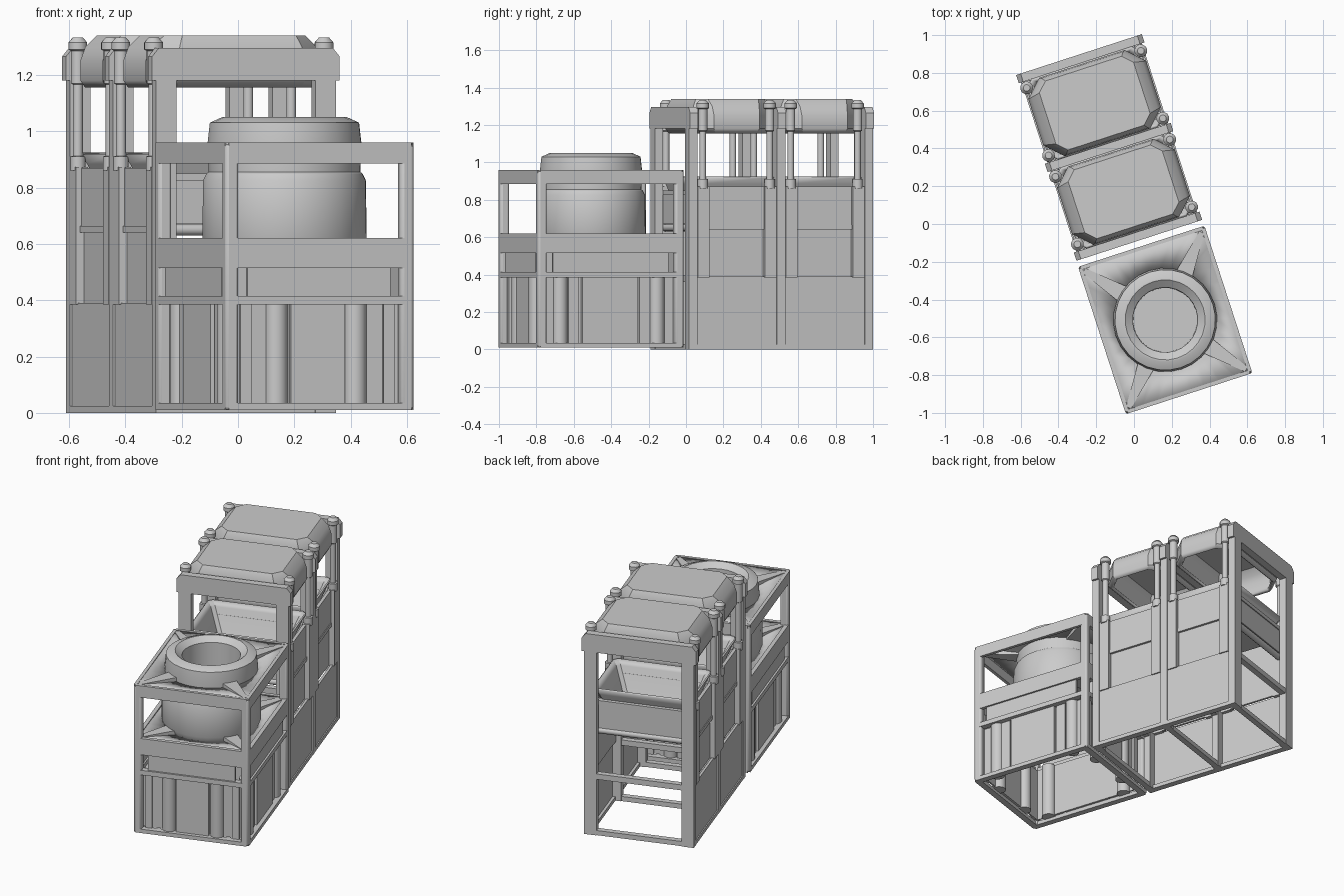
import bpy, bmesh, math
from mathutils import Matrix, Vector

cube = bpy.data.objects.get("Cube")
if cube:
    bpy.data.objects.remove(cube, do_unlink=True)

TURN = math.radians(18)
grey = bpy.data.materials.new("light_grey")
grey.use_nodes = True
grey.diffuse_color = (0.6, 0.6, 0.6, 1)
grey.node_tree.nodes["Principled BSDF"].inputs["Base Color"].default_value = (0.6, 0.6, 0.6, 1)


def finish(bm, name, v=0, bevel=0, shell=0):
    bmesh.ops.recalc_face_normals(bm, faces=bm.faces)
    mesh = bpy.data.meshes.new(name)
    bm.to_mesh(mesh)
    bm.free()
    mesh.materials.append(grey)
    ob = bpy.data.objects.new(name, mesh)
    bpy.context.collection.objects.link(ob)
    ob.rotation_euler.z = TURN
    ob.location = Matrix.Rotation(TURN, 3, 'Z') @ Vector((0, v, 0))
    if shell:
        mod = ob.modifiers.new("shell", 'SOLIDIFY')
        mod.thickness, mod.offset = shell, -1
    if bevel:
        mod = ob.modifiers.new("bevel", 'BEVEL')
        mod.width, mod.segments = bevel, 2
    bpy.context.view_layer.objects.active = ob
    bpy.ops.object.select_all(action='DESELECT')
    ob.select_set(True)
    bpy.ops.object.shade_smooth_by_angle(angle=math.radians(32))
    return ob


def box(bm, x0, x1, y0, y1, z0, z1, m=Matrix()):
    t = Matrix.Translation(((x0 + x1) / 2, (y0 + y1) / 2, (z0 + z1) / 2))
    s = Matrix.Diagonal((abs(x1 - x0), abs(y1 - y0), abs(z1 - z0), 1))
    bmesh.ops.create_cube(bm, size=1, matrix=m @ t @ s)


def loft(bm, rings, cap_start=True, cap_end=True):
    loops = [[bm.verts.new(p) for p in ring] for ring in rings]
    n = len(loops[0])
    for a, b in zip(loops, loops[1:]):
        for i in range(n):
            j = (i + 1) % n
            bm.faces.new((a[i], a[j], b[j], b[i]))
    if cap_start:
        bm.faces.new(loops[0][::-1])
    if cap_end:
        bm.faces.new(loops[-1])


def lathe(bm, profile, x=0, y=0, n=12):
    loft(bm, [[(x + r * math.cos(math.tau * i / n), y + r * math.sin(math.tau * i / n), z)
               for i in range(n)] for r, z in profile])


def octagon(z, hx, hy, c):
    return [(hx, c - hy, z), (hx, hy - c, z), (hx - c, hy, z), (c - hx, hy, z),
            (-hx, hy - c, z), (-hx, c - hy, z), (c - hx, -hy, z), (hx - c, -hy, z)]


# ---- Drum unit: square frame holding a hollow drum ----
DV, A, B = -0.534, 0.352, 0.41
sides = [(Matrix.Rotation(i * math.pi / 2, 4, 'Z'), *((A, B) if i % 2 == 0 else (B, A)))
         for i in range(4)]

bm = bmesh.new()
for sx in (-1, 1):
    for sy in (-1, 1):
        box(bm, sx * (A - 0.05), sx * A, sy * (B - 0.05), sy * B, 0.01, 0.955)
finish(bm, "drum_frame_posts", DV, bevel=0.012)

bm = bmesh.new()
for m, w, d in sides:
    e = w - 0.012
    for z0, z1, t in ((0.885, 0.96, 0.02), (0.515, 0.62, 0.025), (0.385, 0.415, 0.04), (0.01, 0.035, 0.04)):
        box(bm, -e, e, -d, t - d, z0, z1, m)
finish(bm, "drum_frame_rails", DV)

bm = bmesh.new()
for m, w, d in sides:
    mid = 0.1 if w == A else 0.155
    col = 0.147 if w == A else 0.272
    # upper strip, back sheet and raised middle panel
    box(bm, 0.085 - w, w - 0.085, 0.012 - d, 0.03 - d, 0.415, 0.515, m)
    box(bm, 0.05 - w, w - 0.05, 0.045 - d, 0.055 - d, 0.035, 0.385, m)
    box(bm, -mid, mid, 0.025 - d, 0.045 - d, 0.035, 0.385, m)
    for s in (-1, 1):
        x = s * (w - 0.085)
        if w == A:
            box(bm, x - 0.02, x + 0.02, 0.03 - d, 0.045 - d, 0.035, 0.385, m)
        else:
            x = s * 0.2
            box(bm, x - 0.03, x + 0.03, 0.035 - d, 0.045 - d, 0.035, 0.385, m)
        p = m @ Vector((s * col, 0.055 - d, 0))
        lathe(bm, [(0.042, 0.03), (0.042, 0.388)], p.x, p.y, 16)
finish(bm, "drum_side_panels", DV)

# Decks: square rim sloping to the drum, with tapered corner ribs
corners = [Vector((A, B)), Vector((-A, B)), Vector((-A, -B)), Vector((A, -B))]
for name, z, drop, r in (("top_deck", 0.96, 0.03, 0.265), ("lower_deck", 0.62, 0.03, 0.28)):
    bm = bmesh.new()
    edge = [corners[k].lerp(corners[(k + 1) % 4], i / 8) * 0.985 for k in range(4) for i in range(8)]
    loft(bm, [[(p.x, p.y, z) for p in edge],
              [(p.x, p.y, z - drop) for p in (q.normalized() * r for q in edge)]], False, False)
    finish(bm, name, DV, shell=0.008)
    bm = bmesh.new()
    for c in corners:
        d = c.normalized()
        n = Vector((-d.y, d.x))
        pts = [d * r + n * 0.045, d * r - n * 0.045, c * 0.93 - n * 0.014, c * 0.93 + n * 0.014]
        loft(bm, [[(p.x, p.y, h) for p in pts] for h in (z - drop - 0.02, z - 0.002)])
    finish(bm, name + "_ribs", DV)

bm = bmesh.new()
lathe(bm, [(0.28, 0.59), (0.293, 0.62), (0.29, 0.825), (0.278, 0.85), (0.27, 0.855), (0.275, 0.95),
           (0.266, 1.03), (0.222, 1.05), (0.212, 1.05), (0.172, 1.02), (0.17, 0.84)], n=28)
finish(bm, "drum", DV)

# ---- Rack unit: three portal frames with two bays ----
for name, v in (("front_portal", -0.068), ("middle_portal", 0.426), ("back_portal", 0.92)):
    t = 0.023
    bm = bmesh.new()
    for s in (-1, 1):
        box(bm, s * 0.26, s * 0.336, -t, t, 0, 1.2)
    for z0, z1 in ((0, 0.03), (0.36, 0.395)):
        box(bm, -0.27, 0.27, -t * 0.8, t * 0.8, z0, z1)
    beam = [(-0.35, 1.18), (0.35, 1.18), (0.35, 1.265), (0.325, 1.295), (-0.325, 1.295), (-0.35, 1.265)]
    loft(bm, [[(x, y, z) for x, z in beam] for y in (-t, t)])
    finish(bm, name, v)

K = 0.188
for bay, v in (("front", 0.179), ("back", 0.673)):
    # side cladding
    bm = bmesh.new()
    for s in (-1, 1):
        box(bm, s * 0.312, s * 0.328, -0.225, 0.225, 0.02, 0.39)
        box(bm, s * 0.295, s * 0.335, -0.225, 0.225, 0, 0.025)
        box(bm, s * 0.29, s * 0.305, -0.225, 0.225, 0.39, 0.655)
        box(bm, s * 0.295, s * 0.315, -0.225, 0.225, 0.66, 0.87)
        box(bm, s * 0.29, s * 0.32, -0.225, 0.225, 0.64, 0.664)
        for e in (-1, 1):
            box(bm, s * 0.29, s * 0.336, e * K - 0.032, e * K + 0.032, 0.385, 0.872)
    finish(bm, bay + "_bay_sides", v)

    # corner rods with feet, collars and caps
    bm = bmesh.new()
    for s in (-1, 1):
        for e in (-1, 1):
            lathe(bm, [(0.028, 0.86), (0.028, 0.91), (0.018, 0.912), (0.018, 1.165), (0.025, 1.17),
                       (0.025, 1.285), (0.034, 1.29), (0.034, 1.315), (0.018, 1.333)], s * 0.318, e * K)
    finish(bm, bay + "_bay_rods", v)

    # hollow canopy with cut corners
    bm = bmesh.new()
    loft(bm, [octagon(1.155, 0.315, 0.2, 0.085), octagon(1.18, 0.328, 0.218, 0.09),
              octagon(1.25, 0.328, 0.218, 0.09), octagon(1.30, 0.308, 0.212, 0.08),
              octagon(1.34, 0.262, 0.192, 0.05)], cap_start=False)
    finish(bm, bay + "_bay_canopy", v, shell=0.02)

    # open tray with flared rim
    bm = bmesh.new()
    loft(bm, [octagon(z, hx, hy, 0.02) for z, hx, hy in
              ((0.72, 0.2, 0.13), (0.75, 0.22, 0.15), (0.89, 0.275, 0.2), (0.925, 0.295, 0.215))], cap_end=False)
    finish(bm, bay + "_bay_tray", v, shell=0.012)

    # end boards and round rails below the tray
    bm = bmesh.new()
    for e in (-1, 1):
        box(bm, -0.292, 0.292, e * 0.19, e * 0.215, 0.67, 0.83)
        box(bm, -0.292, 0.292, e * 0.185, e * 0.222, 0.825, 0.85)
        bmesh.ops.create_cone(bm, cap_ends=True, segments=12, radius1=0.02, radius2=0.02, depth=0.59,
                              matrix=Matrix.Translation((0, e * 0.2, 0.65)) @ Matrix.Rotation(math.pi / 2, 4, 'Y'))
    finish(bm, bay + "_bay_end_boards", v)
